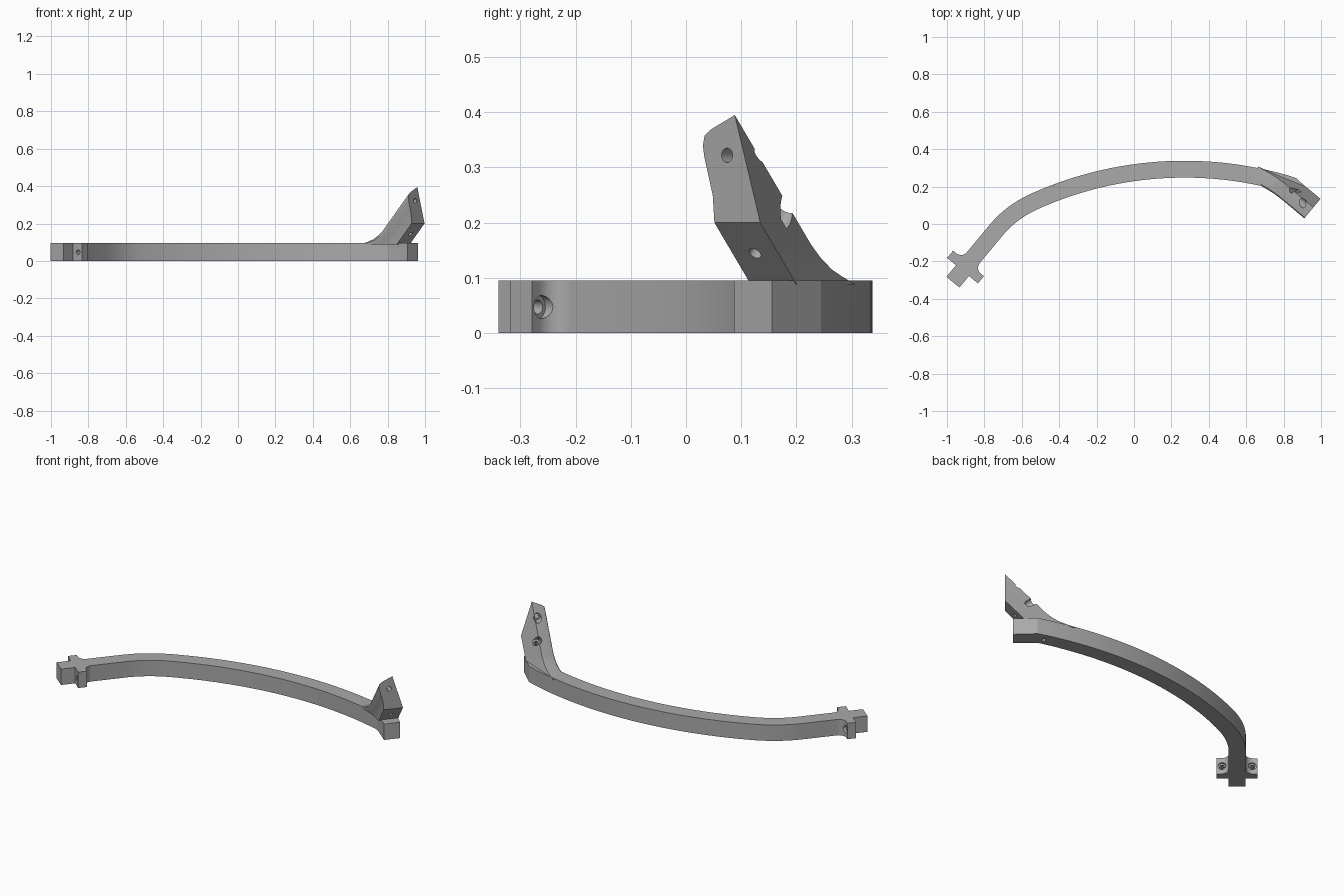
import bpy, bmesh, math
from mathutils import Vector

if "Cube" in bpy.data.objects:
    bpy.data.objects.remove(bpy.data.objects["Cube"])

HEIGHT, HALF = 0.095, 0.045
ALONG = Vector((0.64, 0.77, 0))     # tail direction, also across the arm
OUT = Vector((0.77, -0.64, 0))      # outward direction of the arm end
UP = Vector((0, 0, 1))
TAIL = Vector((-0.968, -0.311, 0))

grey = bpy.data.materials.new("plain grey")
grey.use_nodes = True
grey.diffuse_color = (0.4, 0.4, 0.4, 1)
grey.node_tree.nodes["Principled BSDF"].inputs["Base Color"].default_value = (0.4, 0.4, 0.4, 1)


def finish(name, bm):
    bmesh.ops.recalc_face_normals(bm, faces=bm.faces)
    mesh = bpy.data.meshes.new(name)
    bm.to_mesh(mesh)
    bm.free()
    mesh.materials.append(grey)
    ob = bpy.data.objects.new(name, mesh)
    bpy.context.collection.objects.link(ob)
    return ob


def loft(name, rings):
    bm = bmesh.new()
    rows = [[bm.verts.new(p) for p in ring] for ring in rings]
    n = len(rows[0])
    for a, b in zip(rows, rows[1:]):
        for i in range(n):
            j = (i + 1) % n
            bm.faces.new((a[i], a[j], b[j], b[i]))
    bm.faces.new(rows[0])
    bm.faces.new(rows[-1][::-1])
    return finish(name, bm)


def drill(name, start, end, radius):
    axis = end - start
    turn = axis.to_track_quat('Z', 'Y')
    ring = [turn @ Vector((radius * math.cos(k * math.tau / 24),
                           radius * math.sin(k * math.tau / 24), 0)) for k in range(24)]
    ob = loft(name, [[start + p for p in ring], [end + p for p in ring]])
    ob.hide_render = True
    ob.hide_set(True)
    return ob


def tail(t, n):
    return TAIL + ALONG * t - OUT * n


def arm(e, w, z):
    return OUT * e + ALONG * w + UP * z


def tail_side(s):
    # stepped end, cross lug and rounded root fillet
    pts = [(0, HALF), (0.08, HALF), (0.08, 0.107), (0.13, 0.107)]
    for k in range(9):
        a = math.pi + k * math.pi / 16
        pts.append((0.17 + 0.04 * math.cos(a), 0.085 + 0.04 * math.sin(a)))
    return [tail(t, s * n) for t, n in pts]


def curve_side(s):
    # bend out of the straight tail, then one long arc
    r = 1.955
    centre = Vector((0.27, 0.293 - r, 0))
    a0 = math.asin(-0.8 / r)
    p0 = tail(0.36, 0)
    p1 = Vector((-0.655, 0.066, 0))
    p2 = centre + r * Vector((math.sin(a0), math.cos(a0), 0))
    pts = []
    for k in range(10):
        u = k / 10
        p = p0 * (1 - u) ** 2 + p1 * 2 * u * (1 - u) + p2 * u * u
        d = ((p1 - p0) * (1 - u) + (p2 - p1) * u).normalized()
        pts.append(p + Vector((-d.y, d.x, 0)) * HALF * s)
    for k in range(41):
        a = a0 + (math.radians(16) - a0) * k / 40
        pts.append(centre + (r + HALF * s) * Vector((math.sin(a), math.cos(a), 0)))
    return pts


# Curved band with the cross-shaped tail
end = [Vector(p) for p in ((0.868, 0.245, 0), (0.963, 0.156, 0), (0.905, 0.087, 0), (0.805, 0.17, 0))]
outline = (tail_side(1) + curve_side(1) + end
           + curve_side(-1)[::-1] + tail_side(-1)[::-1])
band = loft("curved_band", [outline, [p + UP * HEIGHT for p in outline]])

# Raised arm, swept down from its upright end face and flared into the band
profile = [(0.74, 0.2), (0.68, 0.395), (0.622, 0.368), (0.609, 0.358), (0.605, 0.34),
           (0.608, 0.32), (0.618, 0.285), (0.628, 0.25), (0.632, 0.2)]
rings = [[arm(0.68, w, z) for w, z in profile]]
for level, flare in ((0.16, 0), (0.135, 0.008), (0.115, 0.025), (0.102, 0.05), (0.088, 0.085)):
    ring = []
    for w, z in profile:
        k = (z - 0.2) / 0.195
        ring.append(arm(0.68 - 0.92 * (z - level) - flare * k, w - 0.25 * flare * k, level))
    rings.append(ring)
raised_arm = loft("raised_arm", rings)

# Screw holes with counterbores
cutters = []
for s, side in ((1, "left"), (-1, "right")):
    n = 0.08 * s
    mid = UP * 0.047
    cutters.append(drill("lug_hole_" + side, tail(0.05, n) + mid, tail(0.25, n) + mid, 0.013))
    cutters.append(drill("lug_bore_" + side, tail(0.122, n) + mid, tail(0.25, n) + mid, 0.021))
cutters.append(drill("upper_hole", arm(0.72, 0.662, 0.322), arm(0.45, 0.662, 0.322), 0.013))
cutters.append(drill("upper_bore", arm(0.645, 0.662, 0.322), arm(0.45, 0.662, 0.322), 0.022))
cutters.append(drill("lower_hole", arm(0.65, 0.685, 0.125), arm(0.47, 0.685, 0.288), 0.012))
cutters.append(drill("lower_bore", arm(0.57, 0.685, 0.198), arm(0.45, 0.685, 0.306), 0.022))
cutters.append(drill("underside_hole", Vector((0.8, 0.215, -0.02)), Vector((0.8, 0.215, 0.05)), 0.011))


def boolean(ob, other, kind):
    mod = ob.modifiers.new(kind.title(), 'BOOLEAN')
    mod.operation = kind
    mod.solver = 'EXACT'
    mod.object = other
    bpy.ops.object.select_all(action='DESELECT')
    bpy.context.view_layer.objects.active = ob
    ob.select_set(True)
    bpy.ops.object.modifier_apply(modifier=mod.name)
    bpy.data.objects.remove(other)


boolean(band, raised_arm, 'UNION')
for cutter in cutters:
    boolean(band, cutter, 'DIFFERENCE')
band.name = "curved_bracket"
bpy.ops.object.shade_smooth_by_angle(angle=math.radians(20))
